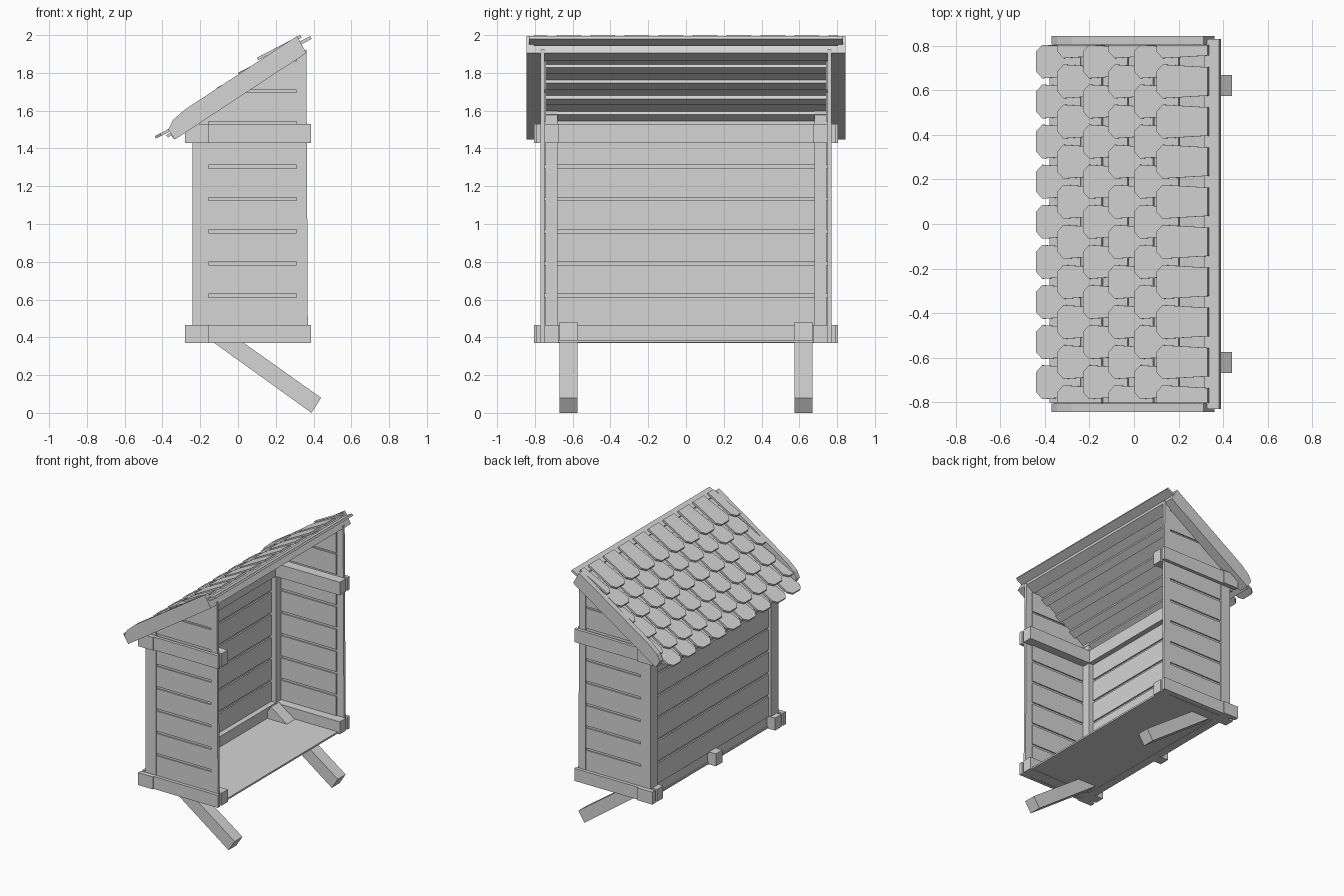
import bpy
import bmesh
from mathutils import Vector

cube = bpy.data.objects.get("Cube")
if cube:
    bpy.data.objects.remove(cube, do_unlink=True)

wood = bpy.data.materials.new("grey_wood")
wood.use_nodes = True
GREY = (0.66, 0.66, 0.66, 1)
wood.diffuse_color = GREY
wood.node_tree.nodes["Principled BSDF"].inputs["Base Color"].default_value = GREY


def finish(name, bm):
    bmesh.ops.recalc_face_normals(bm, faces=bm.faces)
    mesh = bpy.data.meshes.new(name)
    bm.to_mesh(mesh)
    bm.free()
    mesh.materials.append(wood)
    obj = bpy.data.objects.new(name, mesh)
    bpy.context.collection.objects.link(obj)
    return obj


def add_prism(bm, points, offset):
    """Extrude a planar polygon by an offset vector."""
    face = bm.faces.new([bm.verts.new(p) for p in points])
    ext = bmesh.ops.extrude_face_region(bm, geom=[face])
    moved = [v for v in ext["geom"] if isinstance(v, bmesh.types.BMVert)]
    bmesh.ops.translate(bm, verts=moved, vec=offset)


def profile(name, pts, y0, y1, mirror=False):
    """Side profile in x and z, extruded along y, optionally on both sides."""
    bm = bmesh.new()
    spans = [(y0, y1), (-y1, -y0)] if mirror else [(y0, y1)]
    for a, b in spans:
        add_prism(bm, [(x, a, z) for x, z in pts], Vector((0, b - a, 0)))
    return finish(name, bm)


def box(name, x, y, z, mirror=False):
    pts = [(x[0], z[0]), (x[1], z[0]), (x[1], z[1]), (x[0], z[1])]
    return profile(name, pts, y[0], y[1], mirror)


def roof_z(x):
    """Underside of the roof deck."""
    return 1.465 + 0.655 * (x + 0.36)


def roof_x(z):
    return (z - 1.465) / 0.655 - 0.36


BACK, INNER, FRONT, EDGE = -0.24, -0.155, 0.31, 0.37
LOW, HIGH = (0.37, 0.465), (1.43, 1.53)

# Corner posts: square at the back, thin boards at the front
profile("back_posts", [(BACK, LOW[0]), (INNER, LOW[0]),
                       (INNER, roof_z(INNER)), (BACK, roof_z(BACK))], 0.68, 0.77, True)
profile("front_posts", [(FRONT, LOW[0]), (EDGE, LOW[0]),
                        (0.362, roof_z(0.34)), (FRONT, roof_z(FRONT))], 0.75, 0.77, True)

# Side and back walls: planks on a thin core, leaving shallow grooves
PITCH, PLANK = 0.1705, 0.153
rows = [0.459 + i * PITCH for i in range(6)] + [1.543, 1.709]
for i, z in enumerate(rows):
    top = z + PLANK
    left = max(INNER, roof_x(z))
    pts = [(left, z), (FRONT, z), (FRONT, top), (max(INNER, roof_x(top)), top)]
    if roof_x(top) > INNER > roof_x(z):
        pts.append((INNER, roof_z(INNER)))
    profile(f"side_planks_{i}", pts, 0.742, 0.764, True)
    if i < 6:
        box(f"back_plank_{i}", (-0.222, -0.195), (-0.68, 0.68), (z, top))
profile("side_core", [(INNER, 0.4), (FRONT, 0.4), (FRONT, roof_z(FRONT)),
                      (INNER, roof_z(INNER))], 0.751, 0.755, True)
box("back_core", (-0.211, -0.206), (-0.68, 0.68), (0.38, 1.56))

# Horizontal frame and floor
for name, z in (("lower", LOW), ("upper", HIGH)):
    box(f"{name}_outer_rails", (INNER, 0.387), (0.77, 0.795), z, True)
    box(f"{name}_corner_blocks", (-0.28, INNER), (0.77, 0.805), z, True)
    box(f"{name}_inner_rails", (-0.28, 0.387), (0.675, 0.75), z, True)
    box(f"{name}_back_rail", (-0.2, INNER), (-0.68, 0.68), z)
box("middle_joist_end", (-0.28, -0.18), (-0.04, 0.04), LOW)
box("floor", (-0.22, EDGE), (-0.77, 0.77), (0.372, 0.385))

# Slanted legs passing through the floor
profile("legs", [(0.389, 0), (0.44, 0.08), (-0.124, 0.48), (-0.174, 0.405)],
        0.575, 0.67, True)

# Roof frame: outer barge boards stand proud, inner strips stay under the shingles
profile("barge_boards", [(-0.335, 1.447), (0.362, 1.905), (0.312, 1.995), (-0.28, 1.607),
                         (-0.345, 1.55), (-0.37, 1.5)], 0.805, 0.845, True)
profile("barge_inner_strips", [(-0.335, 1.447), (0.362, 1.905), (0.335, 1.938),
                               (-0.36, roof_z(-0.36) + 0.01)], 0.765, 0.805, True)
profile("roof_deck", [(-0.37, roof_z(-0.37)), (0.335, roof_z(0.335)),
                      (0.325, roof_z(0.335) + 0.018), (-0.38, roof_z(-0.38) + 0.018)],
        -0.803, 0.803)
profile("top_fascia", [(0.29, 1.865), (0.362, 1.905), (0.34, 1.945), (0.27, 1.905)],
        -0.845, 0.845)
profile("ridge_board", [(0.325, 1.945), (0.39, 1.98), (0.382, 1.995), (0.315, 1.96)],
        -0.83, 0.83)
for i in range(4):
    x = -0.203 + i * 0.127
    z = roof_z(x)
    profile(f"roof_batten_{i}", [(x, z - 0.022), (x + 0.05, z + 0.011),
                                 (x + 0.04, z + 0.035), (x - 0.01, z + 0.002)], -0.755, 0.755)

# Overlapping shingles in staggered rows, with clipped tails
courses = [(-0.44, 1.465), (-0.345, 1.54), (-0.23, 1.625),
           (-0.115, 1.72), (0, 1.8), (0.1, 1.88)]
SLOPE, LIMIT = 0.52, 0.804
for r, (x0, z0) in enumerate(courses):
    bm = bmesh.new()
    length = 0.23 if r == 5 else 0.2
    for k in range(-5, 6):
        yc = 0.01 + k * 0.18 + (0.09 if r % 2 else 0)
        if abs(yc) > 0.85:
            continue
        outline = [(0, -0.045), (0.028, -0.076), (length, -0.064),
                   (length, 0.064), (0.028, 0.076), (0, 0.045)]
        pts = []
        for d, w in outline:
            y = max(-LIMIT, min(LIMIT, yc + w))
            pts.append((x0 + d, y, z0 + d * SLOPE))
        add_prism(bm, pts, Vector((0.006, 0, -0.013)))
    bmesh.ops.dissolve_degenerate(bm, dist=0.0005, edges=bm.edges)
    finish(f"shingle_row_{r + 1}", bm)
